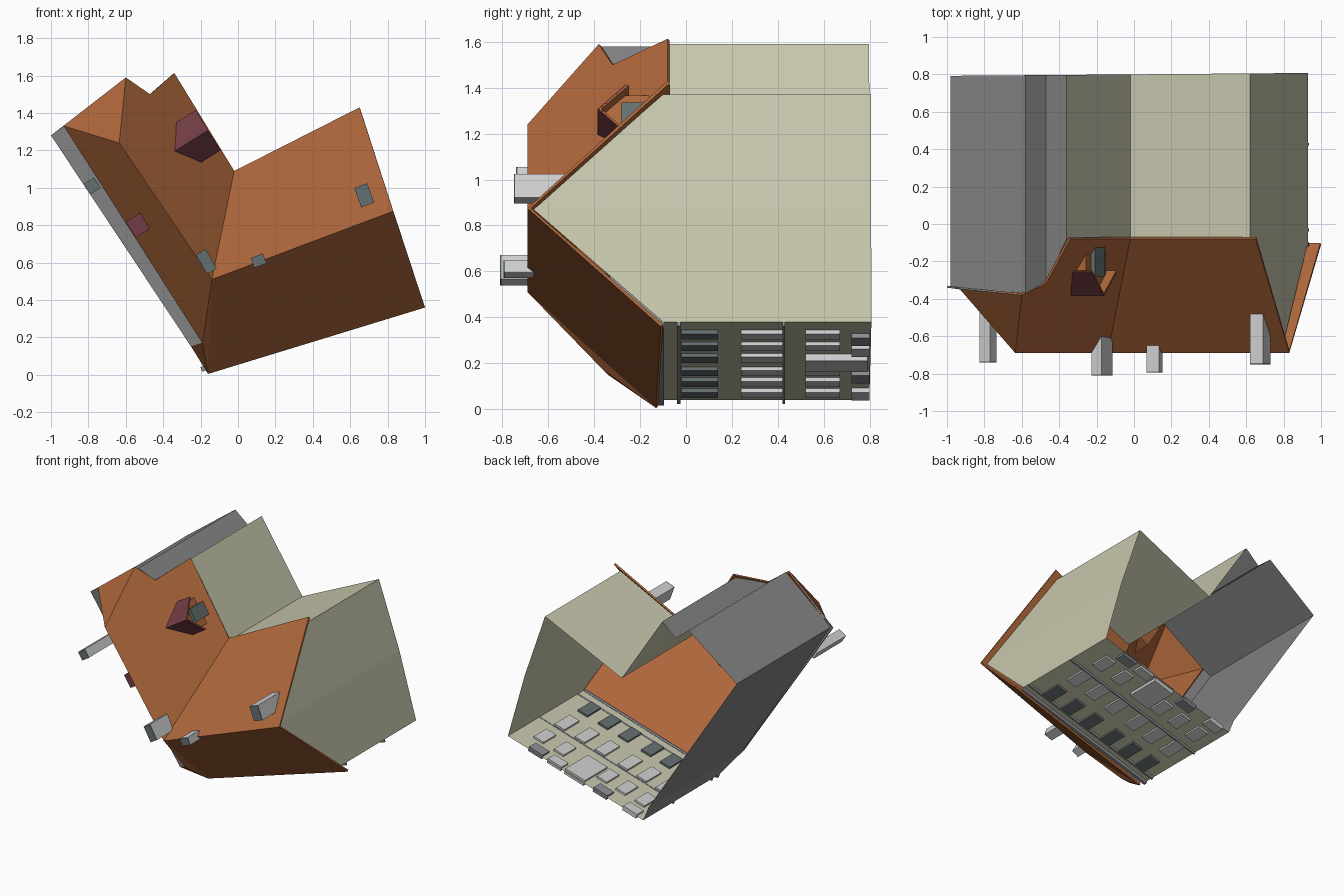
import bpy, bmesh
from math import atan2, cos, sin, radians
from mathutils import Vector

cube = bpy.data.objects.get("Cube")
if cube:
    bpy.data.objects.remove(cube, do_unlink=True)


def material(name, r, g, b):
    m = bpy.data.materials.new(name)
    m.use_nodes = True
    m.diffuse_color = (r, g, b, 1)
    m.node_tree.nodes["Principled BSDF"].inputs["Base Color"].default_value = (r, g, b, 1)
    return m


BEIGE = material("beige plaster", .57, .57, .42)
ORANGE = material("orange tile", .42, .135, .043)
GREY = material("grey wall", .24, .24, .24)
LIGHT = material("light grey", .62, .62, .62)
SLATE = material("slate", .13, .16, .165)
RED = material("dark red", .17, .045, .06)
TRIM = material("trim grey", .27, .27, .30)


def mesh(name, verts, faces, mat, thick=0):
    """Sheet or solid from a handful of points, optionally thickened inward."""
    me = bpy.data.meshes.new(name)
    me.from_pydata([tuple(v) for v in verts], [], faces)
    me.materials.append(mat)
    ob = bpy.data.objects.new(name, me)
    bpy.context.collection.objects.link(ob)
    bm = bmesh.new()
    bm.from_mesh(me)
    bmesh.ops.recalc_face_normals(bm, faces=bm.faces)
    if thick:
        if sum(f.normal.y * f.calc_area() for f in bm.faces) > 0:
            bmesh.ops.reverse_faces(bm, faces=bm.faces)
        mod = ob.modifiers.new("thickness", 'SOLIDIFY')
        mod.thickness = thick
        mod.offset = -1
    bm.to_mesh(me)
    bm.free()
    return ob


def frame(origin, angle):
    """Local plan frame: u along the angle, v across it, y is depth."""
    ox, oz = origin
    c, s = cos(angle), sin(angle)
    return lambda u, v, y: Vector((ox + u * c - v * s, y, oz + u * s + v * c))


def block(name, at, u, v, y, mat):
    verts = [at(a, b, c) for a in u for b in v for c in y]
    faces = [(0, 1, 3, 2), (4, 6, 7, 5), (0, 4, 5, 1), (2, 3, 7, 6), (0, 2, 6, 4), (1, 5, 7, 3)]
    return mesh(name, verts, faces, mat)


# Roof: ridge points, then eaves and hips
P = dict(
    A=(.83, -.69, .875), B=(-.14, -.69, .51), C=(-.635, -.69, 1.24),
    D=(1, -.11, .36), E=(-.16, -.13, .005), F=(-.19, -.36, .17), L=(-.25, -.34, .15),
    G=(.65, -.08, 1.43), H=(-.02, -.08, 1.09), I=(-.34, -.08, 1.613),
    J=(-.47, -.32, 1.5), K=(-.6, -.38, 1.59), M=(-.93, -.35, 1.33), N=(-1, -.34, 1.28))


def sheet(name, outlines, mat, thick):
    keys = sorted(set("".join(outlines)))
    return mesh(name, [P[k] for k in keys], [[keys.index(k) for k in o] for o in outlines], mat, thick)


sheet("roof", ["ABED", "BFE", "FLE", "AGHB", "BHIJKC", "CKM", "CMFB"], ORANGE, .014)
sheet("side_ledge", ["MNLF"], GREY, .01)
sheet("back_ledge", ["MKN"], GREY, .01)


# Walls: plan points with their top depth, open at the base
def wall(name, tops, mat):
    n = len(tops)
    base = .8
    verts = [(x, y, z) for x, z, y in tops] + [(x, base + .008 * x, z) for x, z, y in tops]
    mesh(name, verts, [(i, i + 1, n + i + 1, n + i) for i in range(n - 1)], mat)


wall("front_facade", [(-.2, .04, -.12), (.93, .38, -.1)], BEIGE)
wall("gable_wall", [(.93, .38, -.1), (.79, .875, -.67), (.62, 1.37, -.1)], BEIGE)
wall("courtyard_wall", [(.62, 1.37, -.1), (-.02, 1.07, -.08), (-.36, 1.59, -.08)], BEIGE)
wall("notch_wall", [(-.36, 1.59, -.08), (-.47, 1.49, -.31), (-.58, 1.58, -.37)], GREY)
wall("back_wall", [(-.58, 1.58, -.37), (-.98, 1.28, -.34)], GREY)
wall("side_wall", [(-.98, 1.28, -.34), (-.245, .15, -.34), (-.2, .04, -.12)], GREY)

# Facade details, measured from the gable corner along the wall
LENGTH = 1.18
on_facade = frame((.93, .38), atan2(.34, 1.13))


def facade_block(name, a, width, y, out, mat, inside=.015):
    u = -a * LENGTH
    block(name, on_facade, (u - width / 2, u + width / 2), (-out, inside), y, mat)


columns = (.14, .29, .44, .61, .75, .89)
floors = (("top", (-.02, .14), SLATE), ("middle", (.24, .42), LIGHT), ("ground", (.52, .67), LIGHT))
for floor, span, mat in floors:
    for i, a in enumerate(columns):
        if floor == "ground" and i == 2:
            continue
        facade_block(f"{floor}_window_{i}", a, .085, span, .017, mat)
facade_block("entrance", .485, .17, (.52, .79), .03, LIGHT)
for i, a in enumerate((.2, .34, .68, .9)):
    facade_block(f"base_panel_{i}", a, .12, (.72, .8), .02, LIGHT if i % 2 else TRIM)
for i, (y0, y1, out) in enumerate(((-.12, -.095, .024), (-.04, -.025, .018), (.42, .432, .018))):
    facade_block(f"cornice_{i}", .5, LENGTH, (y0, y1), out, TRIM, .002)

# Chimneys: light shaft with slate cap
chimneys = (
    ((.675, .96), 20, .037, .055, -.75, -.48),
    ((-.17, .605), 30, .03, .06, -.81, -.55),
    ((.11, .61), 20, .035, .028, -.795, -.6),
    ((-.78, 1.01), 33, .033, .033, -.74, -.4))
for i, (pos, deg, hu, hv, top, bottom) in enumerate(chimneys):
    at = frame(pos, radians(deg))
    block(f"chimney_{i}", at, (-hu, hu), (-hv, hv), (top + .006, bottom), LIGHT)
    block(f"chimney_cap_{i}", at, (-hu, hu), (-hv, hv), (top, top + .006), SLATE)

# Courtyard dormer: gabled roof, recessed walls, window
at = frame((-.22, 1.27), radians(32))
verts = [at(-.139, 0, -.385), at(.07, 0, -.385)]
for s in (-1, 1):
    verts += [at(-.05, s * .126, -.262), at(.072, s * .126, -.262)]
mesh("dormer_roof", verts, [(0, 1, 3, 2), (1, 0, 4, 5)], RED, .006)
lower = [v + Vector((0, .007, 0)) for v in verts]
mesh("dormer_soffit", lower, [(0, 1, 3, 2), (1, 0, 4, 5)], ORANGE, .008)
outline = [(-.1, -.11), (-.1, -.265), (0, -.365), (.1, -.265), (.1, -.11)]
verts = [at(u, v, y) for u in (-.06, .02) for v, y in outline]
sides = [(i, (i + 1) % 5, (i + 1) % 5 + 5, i + 5) for i in range(5)]
mesh("dormer_walls", verts, sides + [range(5), range(5, 10)], ORANGE)
block("dormer_window", at, (.02, .045), (-.05, .05), (-.28, -.12), SLATE)

# Outer dormer on the long side slope
at = frame((-.535, .8), radians(33))
block("side_dormer", at, (-.045, .045), (-.05, .05), (-.51, -.4), RED)
